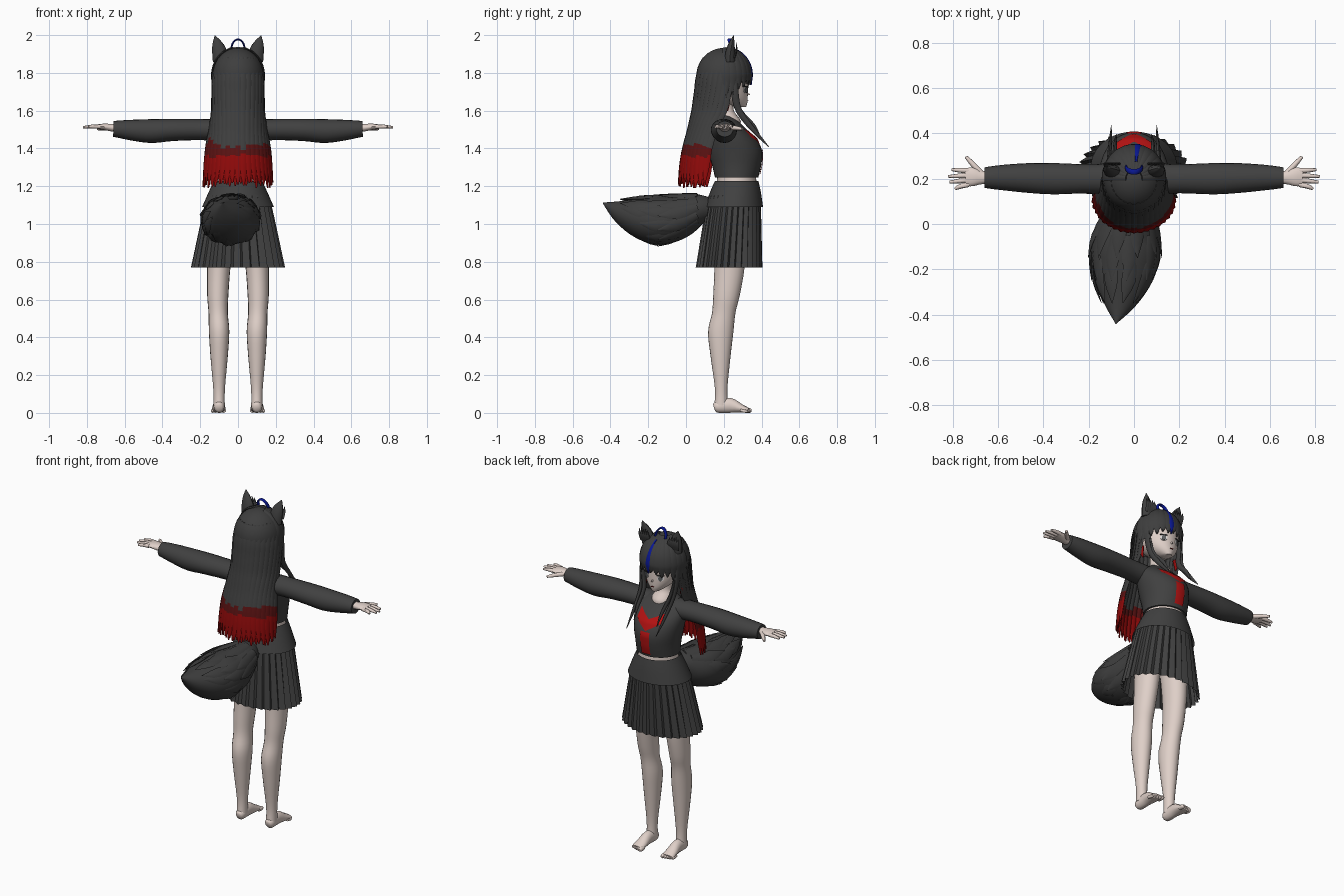
import bpy, bmesh, math, random
from mathutils import Vector

random.seed(4)
if "Cube" in bpy.data.objects:
    bpy.data.objects.remove(bpy.data.objects["Cube"])


def material(name, *rgb):
    m = bpy.data.materials.new(name)
    m.use_nodes = True
    m.diffuse_color = (*rgb, 1)
    m.node_tree.nodes["Principled BSDF"].inputs["Base Color"].default_value = (*rgb, 1)
    return m


CLOTH = material("charcoal cloth", .052, .052, .052)
HAIR = material("charcoal hair", .048, .048, .048)
SKIN = material("pale skin", .74, .63, .58)
RED = material("scarf red", .45, .006, .006)
HAIR_RED = material("hair red", .28, .003, .003)
DARK_RED = material("dark red", .1, .006, .006)
BLUE = material("blue", .003, .009, .29)
WHITE = material("eye white", .75, .73, .72)
EYE = material("eye grey", .12, .125, .13)
Y, Z = Vector((0, 1, 0)), Vector((0, 0, 1))
SIDES = (("left", 1), ("right", -1))


def finish(name, bm, mats, rule=None, angle=45):
    bmesh.ops.recalc_face_normals(bm, faces=bm.faces)
    if rule:
        for f in bm.faces:
            f.material_index = rule(f.calc_center_median())
    mesh = bpy.data.meshes.new(name)
    bm.to_mesh(mesh)
    bm.free()
    for m in mats:
        mesh.materials.append(m)
    mesh.shade_smooth()
    mesh.set_sharp_from_angle(angle=math.radians(angle))
    ob = bpy.data.objects.new(name, mesh)
    bpy.context.collection.objects.link(ob)


def spline(pts, n):
    """Smooth curve through tuples of any length."""
    out = []
    for i in range(len(pts) - 1):
        a, b, c, d = (pts[max(i - 1, 0)], pts[i], pts[i + 1], pts[min(i + 2, len(pts) - 1)])
        for k in range(n):
            t = k / n
            out.append([q + t / 2 * (r - p + t * (2 * p - 5 * q + 4 * r - s + t * (3 * (q - r) + s - p)))
                        for p, q, r, s in zip(a, b, c, d)])
    return out + [list(pts[-1])]


def add_tube(bm, pts, ref, axis=None, sx=1, sides=8, n=3, wave=None, cap=True):
    """Loft ellipses along points of (x, y, z, width, depth)."""
    pts = spline(pts, n)
    loops = []
    for i, p in enumerate(pts):
        c = Vector(p[:3])
        t = axis or (Vector(pts[min(i + 1, len(pts) - 1)][:3]) - Vector(pts[max(i - 1, 0)][:3])).normalized()
        u = ref.cross(t).normalized()
        v = t.cross(u)
        ring = []
        for k in range(sides):
            a = math.tau * k / sides
            w = wave(k, i / (len(pts) - 1)) if wave else 1
            q = c + (u * math.cos(a) * max(p[3], .001) + v * math.sin(a) * max(p[4], .001)) * w
            ring.append(bm.verts.new((q.x * sx, q.y, q.z)))
        loops.append(ring)
    for r, s in zip(loops, loops[1:]):
        for k in range(sides):
            j = (k + 1) % sides
            bm.faces.new((r[k], r[j], s[j], s[k]))
    if cap:
        bm.faces.new(loops[0])
        bm.faces.new(loops[-1])


def tube(name, mat, pts, ref, angle=45, **kw):
    bm = bmesh.new()
    add_tube(bm, pts, ref, **kw)
    finish(name, bm, [mat], angle=angle)


def lerp_rows(rows, z):
    """Interpolate rows whose first entry is a descending height."""
    for a, b in zip(rows, rows[1:]):
        if z >= b[0]:
            t = min(max((a[0] - z) / (a[0] - b[0]), 0), 1)
            return [p + (q - p) * t for p, q in zip(a, b)]
    return rows[-1]


def stack(rows):
    """Rows of (z, y, half width, half depth) to upright loft points."""
    return [(0, y, z, w, d) for z, y, w, d in rows]


# Body: shirt, bare midriff, neck filling the open neckline
SHIRT = [(1.58, .2, .045, .045), (1.555, .203, .085, .066), (1.51, .22, .145, .092), (1.45, .245, .15, .128),
         (1.38, .262, .14, .142), (1.31, .268, .13, .13), (1.245, .268, .127, .114)]
tube("shirt", CLOTH, stack(SHIRT), Y, axis=Z, sides=32)
tube("midriff", SKIN, stack([(1.3, .268, .112, .1), (1.2, .268, .118, .106)]), Y, axis=Z, sides=32)
tube("neck", SKIN, stack([(1.7, .205, .045, .045), (1.61, .206, .042, .045), (1.575, .214, .054, .056),
                          (1.545, .226, .06, .064), (1.5, .22, .06, .064)]), Y, axis=Z, sides=20)

# Skirt: smooth yoke above a pleated flare
tube("skirt_yoke", CLOTH, stack([(1.228, .268, .127, .115), (1.17, .262, .155, .134), (1.09, .255, .19, .153)]),
     Y, axis=Z, sides=40, cap=False)
tube("pleated_skirt", CLOTH, stack([(1.15, .257, .16, .136), (1.05, .248, .184, .146), (.77, .228, .24, .17)]),
     Y, angle=20, axis=Z, sides=120, n=4, cap=False,
     wave=lambda k, t: 1 + (.03 + .05 * t) * ((k % 4) / 3 - .5))


# Red neckerchief and tie laid on the chest
def chest_patch(name, half, low, high):
    bm = bmesh.new()
    cols = []
    for i in range(17):
        x = half * (i / 8 - 1)
        col = []
        for j in range(9):
            z = low(abs(x)) + (high(abs(x)) - low(abs(x))) * j / 8
            _, y, w, d = lerp_rows(SHIRT, z)
            col.append(bm.verts.new((x, y + d * math.sqrt(max(1 - (x / w) ** 2, 0)) + .006, z)))
        cols.append(col)
    for a, b in zip(cols, cols[1:]):
        for j in range(8):
            bm.faces.new((a[j], b[j], b[j + 1], a[j + 1]))
    finish(name, bm, [RED])


chest_patch("neckerchief", .086, lambda x: 1.405 + x * .6, lambda x: 1.465 + x * .45)
chest_patch("tie", .03, lambda x: 1.262, lambda x: 1.4)

# Limbs
ARM = [(.07, .2, 1.495, .07, .058), (.2, .2, 1.5, .064, .056), (.35, .2, 1.498, .069, .059),
       (.46, .203, 1.492, .066, .063), (.56, .205, 1.497, .058, .055), (.63, .205, 1.502, .05, .046),
       (.66, .205, 1.503, .045, .042)]
PALM = [(.63, .205, 1.508, .027, .022), (.67, .205, 1.51, .029, .02), (.71, .208, 1.515, .041, .017),
        (.745, .207, 1.515, .039, .012)]
FINGERS = [(.79, .155, .175), (.815, .185, .195), (.82, .21, .215), (.805, .24, .235)]
LEG = [(.09, .235, .98, .075, .09), (.102, .23, .77, .062, .08), (.107, .214, .62, .056, .07), (.105, .2, .53, .051, .062),
       (.1, .184, .43, .054, .067), (.1, .183, .3, .046, .053), (.1, .186, .13, .031, .033), (.1, .186, .04, .03, .036)]
FOOT = [(.1, .148, .028, .016, .018), (.1, .166, .032, .028, .032), (.1, .23, .04, .03, .04),
        (.102, .29, .024, .036, .023), (.104, .33, .014, .036, .013)]
for side, sx in SIDES:
    tube(side + "_sleeve", CLOTH, ARM, Z, sx=sx, sides=20, n=4)
    tube(side + "_leg", SKIN, LEG, Y, axis=Z, sx=sx, sides=20, n=4)
    bm = bmesh.new()
    add_tube(bm, PALM, Z, sx=sx, sides=14)
    for tx, ty, by in FINGERS:
        add_tube(bm, [(.73, by, 1.515, .0115, .0115), (.77, (ty + by) / 2, 1.516, .0105, .0105),
                      (tx, ty, 1.512, .006, .006)], Z, sx=sx)
    add_tube(bm, [(.675, .225, 1.51, .013, .013), (.71, .262, 1.508, .012, .012), (.742, .297, 1.503, .007, .007)], Z, sx=sx)
    finish(side + "_hand", bm, [SKIN])
    bm = bmesh.new()
    add_tube(bm, FOOT, Z, sx=sx, sides=16)
    for k in range(5):
        x, y, r = .076 + .0145 * k, .347 - .005 * k, .0125 - .001 * k
        add_tube(bm, [(x, y - .04, .014, r, r), (x, y - .01, r, r, r), (x, y, r, r / 2, r / 2)], Z, sx=sx)
    finish(side + "_foot", bm, [SKIN])

# Head and face
FACE = [(1.88, .2, .1, .11), (1.79, .2, .118, .125), (1.73, .214, .109, .113), (1.68, .228, .09, .099),
        (1.645, .255, .058, .07), (1.62, .29, .022, .028)]
tube("head", SKIN, stack(FACE), Y, axis=Z, sides=28)
tube("nose", SKIN, [(0, .315, 1.69, .01, .012), (0, .338, 1.686, .002, .003)], Z, sides=6)


def face_plate(name, mat, x, z, rx, rz, lift):
    _, y, w, d = lerp_rows(FACE, z)
    s = math.sqrt(1 - (x / w) ** 2)
    normal = Vector((x / w / w, s / d, 0)).normalized()
    p = Vector((x, y + d * s, z)) + normal * lift
    tube(name, mat, [(*(p - normal * .004), rx, rz), (*(p + normal * .003), rx, rz)], Z, sides=14, n=1)


for side, sx in SIDES:
    face_plate(side + "_eye_white", WHITE, sx * .047, 1.71, .02, .017, 0)
    face_plate(side + "_iris", EYE, sx * .046, 1.71, .012, .016, .003)
    face_plate(side + "_lash", HAIR, sx * .048, 1.728, .022, .003, .003)
face_plate("mouth", DARK_RED, 0, 1.652, .011, .002, .002)

# Hair cap over the skull
bm = bmesh.new()
bmesh.ops.create_uvsphere(bm, u_segments=32, v_segments=20, radius=1)
for v in bm.verts:
    v.co = (v.co.x * .135, .2 + v.co.y * .145, 1.785 + v.co.z * .147)
low = [f for f in bm.faces if f.calc_center_median().z < (1.82 if f.calc_center_median().y > .24 else 1.72)]
bmesh.ops.delete(bm, geom=low, context="FACES")
finish("hair_cap", bm, [HAIR])

# Long back hair: flat overlapping strands emerging from the cap, red at the ends
# Rows are (z, y, half width, half depth, sweep in degrees)
FALL = [(1.88, .2, .098, .108, 112), (1.8, .2, .133, .143, 112), (1.7, .19, .135, .144, 110), (1.6, .18, .138, .148, 104),
        (1.5, .15, .152, .14, 95), (1.4, .132, .172, .15, 90), (1.3, .118, .18, .152, 90), (1.19, .11, .185, .15, 90)]
COUNT = 19
for layer, inset in (("outer", 1), ("inner", .965)):
    for s in range(COUNT):
        f = (s + (.5 if inset == 1 else 0)) / COUNT * 2 - 1
        end = 1.19 + random.random() * .03
        tip = 1.405 + random.uniform(-.015, .03) + (.03 if f < -.5 else 0)
        red = 1.36 + random.uniform(-.01, .01)
        pts = []
        for k in range(13):
            t = k / 12
            z = 1.88 + (end - 1.88) * t
            _, y, w, d, sweep = lerp_rows(FALL, z)
            a = math.radians(sweep) * f
            width = w * math.radians(sweep) / COUNT * 1.3 * (1 if t < .88 else (1.03 - t) / .15)
            pts.append((w * inset * math.sin(a), y - d * inset * math.cos(a), z, width, .004))
        bm = bmesh.new()
        out = Vector((math.sin(a), -math.cos(a), 0))
        add_tube(bm, pts, out, sides=8, n=3)
        finish(f"{layer}_hair_strand", bm, [HAIR, DARK_RED, HAIR_RED],
               lambda c, tip=tip, red=red: 0 if c.z > tip else (1 if c.z > red else 2))


# Fringe strands fanned across the brow
def fringe(name, mat, az, end, width, lift=1, start=15):
    a = math.radians(az)
    pts = []
    for k in range(8):
        t = k / 7
        p = math.radians(start + (90 - start) * min(t / .6, 1))
        z = 1.787 + .149 * lift * math.cos(p) if t < .6 else 1.787 + (end - 1.787) * (t - .6) / .4
        r = math.sin(p) * lift * (1 if t < .6 else 1 - .1 * (t - .6))
        pts.append((.137 * r * math.sin(a), .2 + .147 * r * math.cos(a), z,
                    width * (.4 + t if t < .6 else max(1.05 - t, .02) / .45), .006))
    tube(name, mat, pts, Vector((math.sin(a), math.cos(a), .3)), sides=6)


for k in range(13):
    az = -84 + 14 * k
    fringe("fringe_strand", HAIR, az, 1.75 - .065 * abs(az / 84) ** 2 - random.random() * .022, .03)
fringe("blue_fringe_streak", BLUE, 7, 1.735, .019, 1.015, 30)

# Side locks swept forward, small red locks, wolf ears
for side, sx in SIDES:
    for dx, drop in ((0, 0), (-.022, .04)):
        tube(side + "_front_lock", HAIR,
             [(.118 + dx / 3, .25, 1.81, .008, .02), (.12 + dx / 2, .258, 1.7, .01, .02),
              (.112 + dx, .28, 1.6, .009, .017), (.105 + dx, .355, 1.5 + drop / 2, .008, .013),
              (.1 + dx, .437 - drop, 1.41 + drop, .001, .002)], Y, sx=sx)
    tube(side + "_red_lock", HAIR_RED, [(.118, .212, 1.67, .009, .014), (.126, .216, 1.635, .01, .015),
                                        (.118, .22, 1.6, .003, .004)], Y, sx=sx)
    bm = bmesh.new()
    add_tube(bm, [(.093, .232, 1.86, .04, .03), (.098, .235, 1.91, .039, .026), (.11, .242, 1.955, .027, .016),
                  (.122, .252, 1.997, .002, .002)], Y, sx=sx, sides=10)
    for k in range(5):
        x = .065 + .014 * k
        add_tube(bm, [(x, .255, 1.88, .012, .006), (x + .005, .268, 1.92, .01, .005),
                      (x + .012, .265, 1.955 + .006 * (k % 2), .001, .001)], Y, sx=sx, sides=5)
    finish(side + "_ear", bm, [HAIR])

# Blue looped tuft on the crown
loop = [(.035 * math.cos(a), .25 - .02 * math.sin(a), 1.925 + .052 * math.sin(a), .005, .012)
        for a in (math.pi * k / 8 for k in range(9))]
tube("blue_hair_loop", BLUE, loop, Y, sides=8)

# Bushy tail with raised tufts
TAIL = [(0, .15, 1.08, .045, .05), (-.01, .06, 1.075, .1, .085), (-.035, -.05, 1.035, .145, .12),
        (-.04, -.15, 1.02, .152, .128), (-.05, -.25, 1.035, .126, .106), (-.065, -.35, 1.068, .072, .06),
        (-.08, -.44, 1.112, .002, .002)]
bm = bmesh.new()
add_tube(bm, TAIL, Z, sides=28, n=5)
for k in range(33):
    a = math.tau * (k + random.random() * .6) / 11
    i = 1 + k // 11
    out = Vector((math.cos(a), 0, math.sin(a)))
    pts = []
    for row, swell, w in zip(TAIL[i:i + 3], (.96, 1.0, 1.09), (.02, .032, .001)):
        x, y, z, rx, rz = row
        pts.append((x + rx * swell * out.x, y, z + rz * swell * out.z, w, .008 if w > .01 else w))
    add_tube(bm, pts, out, sides=6)
finish("tail", bm, [HAIR])
